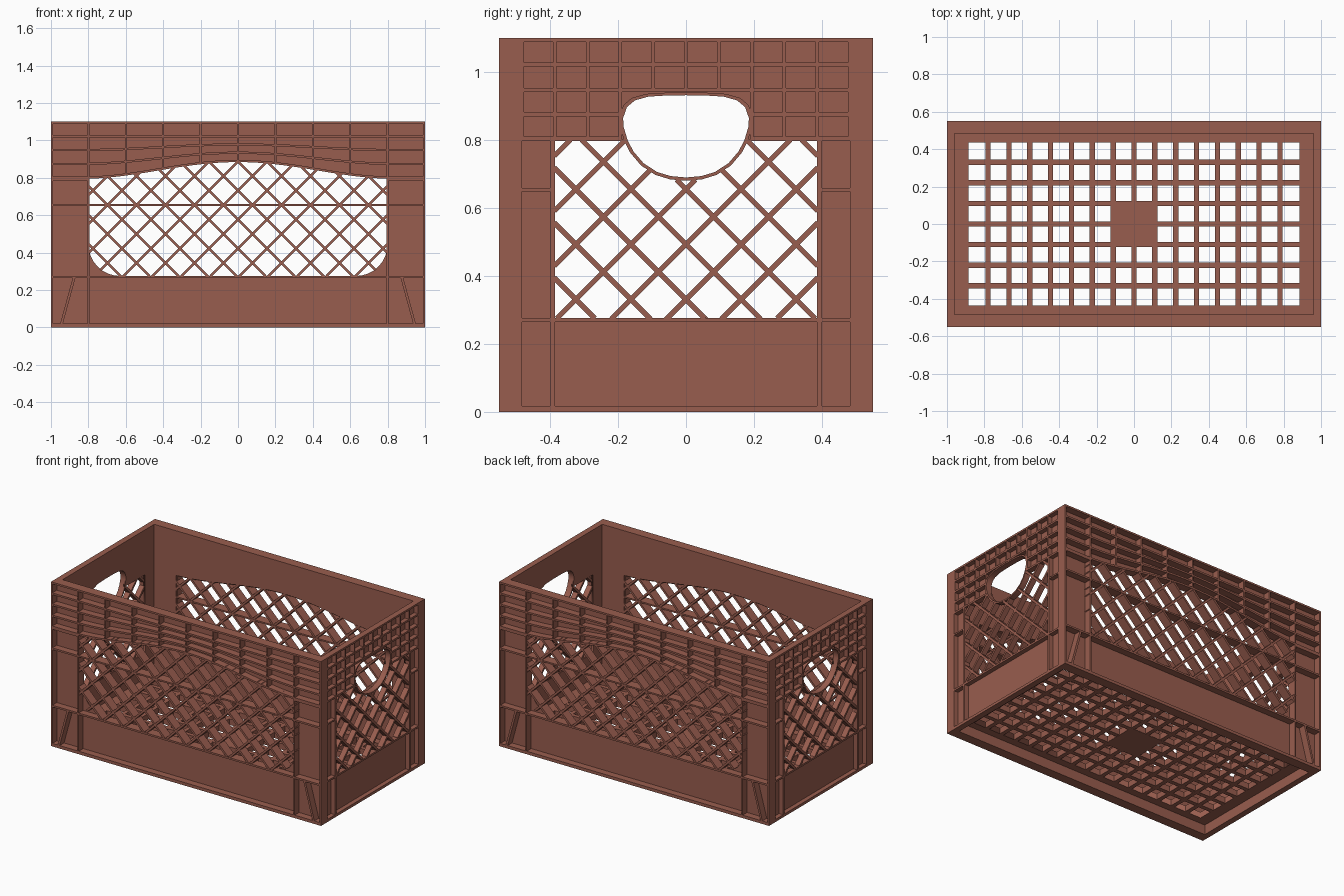
import bpy, bmesh, math
from mathutils import Vector

if "Cube" in bpy.data.objects:
    bpy.data.objects.remove(bpy.data.objects["Cube"])

mat = bpy.data.materials.new("red_brown_plastic")
mat.diffuse_color = (0.318, 0.110, 0.077, 1)
mat.use_nodes = True
mat.node_tree.nodes["Principled BSDF"].inputs["Base Color"].default_value = mat.diffuse_color


def finish(bm, name, mapping, turn=False):
    """Turn wall coordinates (along, up, depth) into world space and make an object."""
    for v in bm.verts:
        x, y, z = mapping(v.co)
        v.co = (-x, -y, z) if turn else (x, y, z)
    bmesh.ops.recalc_face_normals(bm, faces=bm.faces[:])
    me = bpy.data.meshes.new(name)
    bm.to_mesh(me)
    bm.free()
    me.materials.append(mat)
    ob = bpy.data.objects.new(name, me)
    bpy.context.collection.objects.link(ob)


def prism(bm, pts, d0, d1):
    a = [bm.verts.new((p[0], p[1], d0)) for p in pts]
    b = [bm.verts.new((p[0], p[1], d1)) for p in pts]
    bm.faces.new(a)
    bm.faces.new(b[::-1])
    n = len(pts)
    for i in range(n):
        bm.faces.new((a[i], a[(i + 1) % n], b[(i + 1) % n], b[i]))


def rect(bm, u0, u1, v0, v1, d0, d1):
    prism(bm, [(u0, v0), (u1, v0), (u1, v1), (u0, v1)], d0, d1)


def bar(bm, p, q, w, d0, d1):
    p, q = Vector(p), Vector(q)
    t = (q - p).normalized() * w / 2
    n = Vector((-t.y, t.x))
    prism(bm, [p - n, q - n, q + n, p + n], d0, d1)


def sheet(bm, outer, holes, d0, d1):
    """Flat plate with holes, from a filled 2D curve."""
    cu = bpy.data.curves.new("plate_profile", 'CURVE')
    cu.dimensions = '2D'
    cu.fill_mode = 'BOTH'
    cu.extrude = (d1 - d0) / 2
    for pts in [outer] + holes:
        sp = cu.splines.new('POLY')
        sp.points.add(len(pts) - 1)
        for p, c in zip(sp.points, pts):
            p.co = (c[0], c[1], 0, 1)
        sp.use_cyclic_u = True
    ob = bpy.data.objects.new("plate_profile", cu)
    bpy.context.collection.objects.link(ob)
    dg = bpy.context.evaluated_depsgraph_get()
    me = bpy.data.meshes.new_from_object(ob.evaluated_get(dg))
    for v in me.vertices:
        v.co.z += (d0 + d1) / 2
    bm.from_mesh(me)
    bmesh.ops.remove_doubles(bm, verts=bm.verts[:], dist=1e-5)
    bpy.data.objects.remove(ob)


def lattice(bm, inside, c, pitch, w, d0, d1):
    """Crossing diagonal bars kept only where inside(u, v) is true."""
    step = 0.004
    for s in (1, -1):
        for k in range(-9, 10):
            run = None
            for i in range(501):
                u = -1 + i * step
                v = c[1] + s * (u - c[0] - k * pitch)
                ok = inside(u, v)
                if ok and run is None:
                    run = (u - step, v - s * step)
                if not ok and run is not None:
                    if u - run[0] > 0.02:
                        bar(bm, run, (u, v), w, d0, d1)
                    run = None


# ---- long walls -------------------------------------------------------
def arch(x):
    return 0.80 + 0.09 * (0.5 + 0.5 * math.cos(math.pi * min(abs(x) / 0.85, 1)))


def in_long(u, v):
    if abs(u) > 0.8 or v < 0.275 or v > arch(u):
        return False
    dx, dz = abs(u) - 0.63, 0.445 - v
    return not (dx > 0 and dz > 0 and dx * dx + dz * dz > 0.17 ** 2)


def long_wall(name, turn):
    bm = bmesh.new()
    I, S, O = 0.485, 0.503, 0.55
    win = [(0.63 + 0.17 * math.sin(a), 0.445 - 0.17 * math.cos(a))
           for a in [i * math.pi / 16 for i in range(9)]]
    win += [(0.8 - 0.05 * i, arch(0.8 - 0.05 * i)) for i in range(33)]
    win += [(-x, z) for x, z in win[8::-1]]
    sheet(bm, [(-0.992, 0.005), (0.992, 0.005), (0.992, 1.09), (-0.992, 1.09)], [win], I, S)
    rect(bm, -1, 1, 1.088, 1.10, I, O)                    # rim
    rect(bm, -1, 1, 0, 0.02, I, O)                        # foot flange
    for k in range(4):                                    # arched ribs
        xs = [-1 + 0.05 * i for i in range(41)]
        zs = [1.022 - k / 3 * (1.022 - arch(x)) for x in xs]
        prism(bm, [(x, z - 0.006) for x, z in zip(xs, zs)] +
              [(x, z + 0.006) for x, z in zip(xs[::-1], zs[::-1])], S - 0.01, O)
    for k in range(-4, 5):                                # upright ribs
        x = 0.2 * k
        rect(bm, x - 0.005, x + 0.005, arch(x) if abs(k) < 4 else 0.01, 1.09, S - 0.01, O)
    rect(bm, -1, 1, 0.264, 0.276, S - 0.01, O)            # ledge under the window
    rect(bm, -0.8, 0.8, 0.650, 0.660, I, O)               # window cross rib
    for s in (-1, 1):                                     # corner shelves and braces
        a, b = sorted((s * 0.8, s))
        rect(bm, a, b, 0.648, 0.660, S - 0.01, O)
        rect(bm, a, b, 0.784, 0.796, S - 0.01, O)
        bar(bm, (s * 0.945, 0.015), (s * 0.875, 0.27), 0.014, S - 0.01, O)
    lattice(bm, in_long, (0.0775, 0.655), 0.155, 0.014, I + 0.002, O - 0.002)
    finish(bm, name, lambda c: (c.x, -c.z, c.y), turn)


# ---- end walls with hand holes ---------------------------------------
half = [(0, 0.69), (0.045, 0.694), (0.085, 0.706), (0.125, 0.732), (0.155, 0.767),
        (0.172, 0.80), (0.184, 0.84), (0.185, 0.865), (0.174, 0.897), (0.15, 0.917),
        (0.11, 0.928), (0.06, 0.931), (0, 0.932)]
hole = half + [(-y, z) for y, z in half[-2:0:-1]]
ring = [(y * 1.06, 0.82 + (z - 0.82) * 1.075) for y, z in hole]


def in_ring(u, v):
    n, c = len(ring), False
    for i in range(n):
        (a, b), (p, q) = ring[i], ring[i - 1]
        if (b > v) != (q > v) and u < (p - a) * (v - b) / (q - b) + a:
            c = not c
    return c


def in_end(u, v):
    return abs(u) < 0.385 and 0.275 < v < 0.80 and not in_ring(u, v)


def end_wall(name, turn):
    bm = bmesh.new()
    I, S, O = 0.960, 0.970, 1.0
    upper = [p for p in hole if p[1] >= 0.80]
    win = [(-0.385, 0.275), (0.385, 0.275), (0.385, 0.80)] + upper + [(-0.385, 0.80)]
    sheet(bm, [(-0.495, 0.005), (0.495, 0.005), (0.495, 1.09), (-0.495, 1.09)], [win], I, S)
    g = bmesh.new()                                       # hand hole collar
    sheet(g, ring, [hole], I, O)
    tmp = bpy.data.meshes.new("collar")
    g.to_mesh(tmp)
    g.free()
    bm.from_mesh(tmp)
    bpy.data.meshes.remove(tmp)
    rect(bm, -0.55, 0.55, 1.088, 1.10, I, O)              # rim
    rect(bm, -0.55, 0.55, 0, 0.018, I, O)                 # foot flange
    D = S - 0.006
    for z in (1.022, 0.948):                              # level ribs of the top band
        rect(bm, -0.49, 0.49, z - 0.006, z + 0.006, D, O)
    for k in range(-5, 6):                                # upright ribs of the top band
        y = 0.0965 * k
        rect(bm, y - 0.005, y + 0.005, 0.80 if abs(k) > 1 else 0.945, 1.09, D, O)
    for s in (-1, 1):
        for z in (0.876, 0.804):
            a, b = sorted((s * 0.188, s * 0.49))
            rect(bm, a, b, z - 0.006, z + 0.006, D, O)
        a, b = sorted((s * 0.483, s * 0.55))              # corner strip
        rect(bm, a, b, 0, 1.10, 0.990, O)
        a, b = sorted((s * 0.483, s * 0.495))
        rect(bm, a, b, 0.005, 1.09, D, O - 0.002)
        a, b = sorted((s * 0.385, s * 0.40))              # post rib
        rect(bm, a, b, 0.01, 0.80, D, O)
        a, b = sorted((s * 0.39, s * 0.49))               # post shelf
        rect(bm, a, b, 0.649, 0.659, D, O)
    rect(bm, -0.49, 0.49, 0.265, 0.277, D, O)             # ledge under the window
    lattice(bm, in_end, (0, 0.655), 0.162, 0.015, I + 0.002, O - 0.002)
    finish(bm, name, lambda c: (c.z, c.x, c.y), turn)


long_wall("front_wall", False)
long_wall("back_wall", True)
end_wall("right_wall", False)
end_wall("left_wall", True)

# ---- floor, raised above the foot: frame, grid bars and centre plate --
Z0, Z1 = 0.065, 0.105
bm = bmesh.new()
sheet(bm, [(-0.965, -0.49), (0.965, -0.49), (0.965, 0.49), (-0.965, 0.49)],
      [[(-0.885, -0.435), (0.885, -0.435), (0.885, 0.435), (-0.885, 0.435)]], Z0, Z1)
P, W = 0.1115, 0.014
for i in range(-7, 8):
    rect(bm, i * P - W, i * P + W, -0.44, 0.44, Z0, Z1)
for j in range(-3, 4):
    y = j * 0.11
    rect(bm, -0.89, 0.89, y - W, y + W, Z0 + 0.0002, Z1 - 0.0002)
rect(bm, -0.125, 0.125, -0.122, 0.122, Z0 - 0.0005, Z1 + 0.0005)
finish(bm, "floor_grid", lambda c: (c.x, c.y, c.z))
